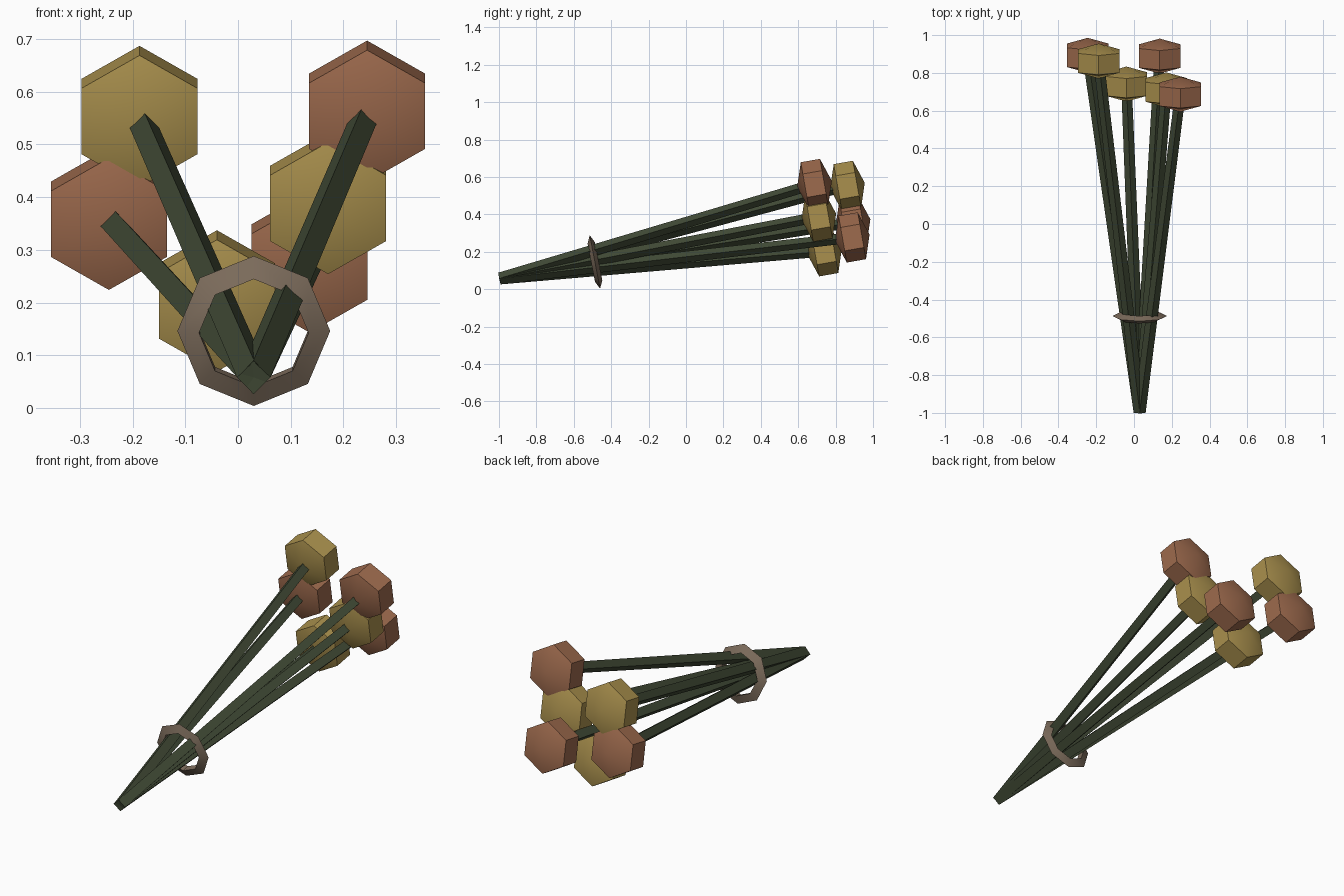
import bpy, bmesh, math
from mathutils import Vector, Euler

if "Cube" in bpy.data.objects:
    bpy.data.objects.remove(bpy.data.objects["Cube"], do_unlink=True)


def material(name, rgb):
    m = bpy.data.materials.new(name)
    m.use_nodes = True
    m.diffuse_color = (*rgb, 1)
    shader = m.node_tree.nodes["Principled BSDF"]
    shader.inputs["Base Color"].default_value = (*rgb, 1)
    shader.inputs["Roughness"].default_value = 0.9
    return m


yellow = material("mustard_yellow", (0.40, 0.28, 0.075))
orange = material("dusty_orange", (0.34, 0.145, 0.075))
green = material("dark_stem_green", (0.052, 0.068, 0.036))
brown = material("twine_brown", (0.21, 0.155, 0.11))


def lathe(name, profile, sides, mat, location, rotation, closed=False):
    """Revolve (radius, y) points about the y axis, with a corner pointing up."""
    bm = bmesh.new()
    rings = []
    for radius, y in profile:
        if radius == 0:
            rings.append([bm.verts.new((0, y, 0))] * sides)
            continue
        angles = [2 * math.pi * i / sides for i in range(sides)]
        rings.append([bm.verts.new((radius * math.sin(a), y, radius * math.cos(a)))
                      for a in angles])
    pairs = list(zip(rings, rings[1:]))
    if closed:
        pairs.append((rings[-1], rings[0]))
    for low, high in pairs:
        for i in range(sides):
            j = (i + 1) % sides
            corners = [low[i], low[j], high[j], high[i]]
            bm.faces.new(list(dict.fromkeys(corners)))
    bmesh.ops.recalc_face_normals(bm, faces=bm.faces)
    # Soft shading across shallow edges, crisp across steep ones
    for f in bm.faces:
        f.smooth = True
    for e in bm.edges:
        e.smooth = e.calc_face_angle(0) < math.radians(30)
    mesh = bpy.data.meshes.new(name)
    bm.to_mesh(mesh)
    bm.free()
    mesh.materials.append(mat)
    obj = bpy.data.objects.new(name, mesh)
    obj.location = location
    obj.rotation_euler = rotation
    bpy.context.collection.objects.link(obj)
    return obj


tilt = Euler((math.radians(10), 0, 0))
base = Vector((0.03, -0.995, 0.058))

# Flower heads: short hexagonal drums with shallow pointed ends
head_profile = [(0, -0.094), (0.127, -0.052), (0.127, 0.052), (0, 0.094)]
flowers = [
    ("upper_right", yellow, (-0.187, 0.863, 0.553)),
    ("upper_left", orange, (0.245, 0.687, 0.563)),
    ("middle_right", orange, (-0.245, 0.893, 0.358)),
    ("middle_left", yellow, (0.171, 0.710, 0.388)),
    ("lower_right", yellow, (-0.040, 0.741, 0.203)),
    ("lower_left", orange, (0.136, 0.889, 0.277)),
]

for label, mat, centre in flowers:
    lathe(label + "_flower_head", head_profile, 6, mat, centre, tilt)
    # Square stem from the gathered base into the head
    along = Vector(centre) - base
    length = along.length
    lathe(label + "_stem", [(0, 0), (0.032, 0), (0.028, length), (0, length)],
          4, green, base, along.to_track_quat('Y', 'Z').to_euler())

# Eight-sided binding ring with a sharp outer rim
lathe("binding_ring", [(0.145, 0), (0.104, -0.02), (0.104, 0.02)], 8, brown,
      (0.03, -0.487, 0.146), Euler((math.radians(11), 0, 0)), closed=True)
